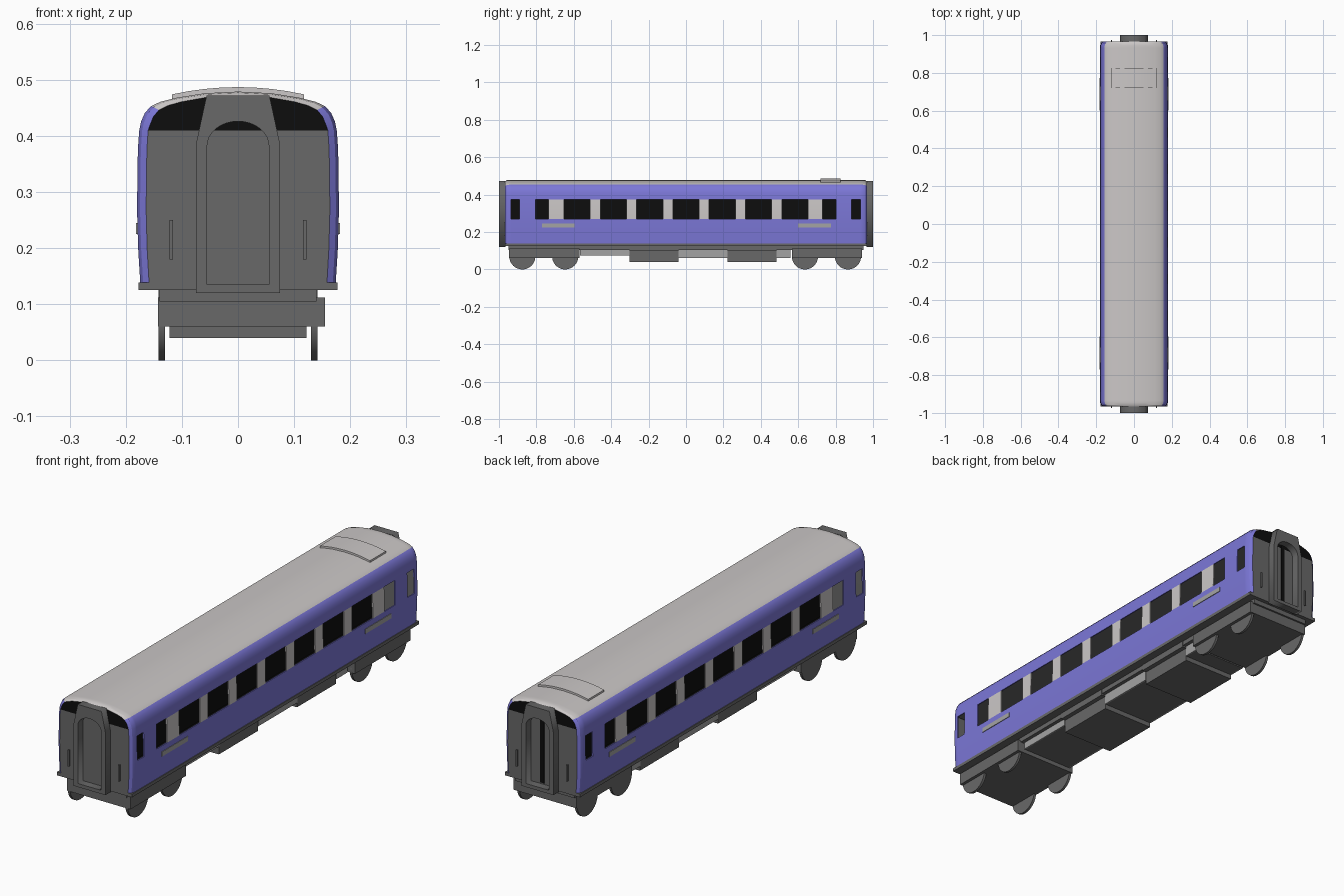
import bpy, bmesh, math

if "Cube" in bpy.data.objects:
    bpy.data.objects.remove(bpy.data.objects["Cube"])


def mat(name, r, g, b):
    m = bpy.data.materials.new(name)
    m.diffuse_color = (r, g, b, 1)
    m.use_nodes = True
    m.node_tree.nodes["Principled BSDF"].inputs["Base Color"].default_value = m.diffuse_color
    return m


BLUE = mat("body blue", 0.20, 0.185, 0.68)
LIGHT = mat("roof light grey", 0.60, 0.575, 0.57)
DARK = mat("dark grey", 0.14, 0.14, 0.14)
BLACK = mat("black", 0.004, 0.004, 0.004)
MID = mat("mid grey", 0.37, 0.37, 0.37)


def finish(bm, name, mats, angle=None, thickness=0):
    bmesh.ops.recalc_face_normals(bm, faces=bm.faces)
    me = bpy.data.meshes.new(name)
    bm.to_mesh(me)
    bm.free()
    for m in mats:
        me.materials.append(m)
    ob = bpy.data.objects.new(name, me)
    bpy.context.collection.objects.link(ob)
    bpy.ops.object.select_all(action='DESELECT')
    bpy.context.view_layer.objects.active = ob
    ob.select_set(True)
    if thickness:
        s = ob.modifiers.new("thickness", 'SOLIDIFY')
        s.thickness, s.offset = thickness, -1
        bpy.ops.object.modifier_apply(modifier=s.name)
    if angle:
        bpy.ops.object.shade_smooth_by_angle(angle=math.radians(angle))
    return ob


def box(name, x, y, z, m):
    bm = bmesh.new()
    bmesh.ops.create_cube(bm, size=1)
    for v in bm.verts:
        v.co = [lo + (c + 0.5) * (hi - lo) for c, (lo, hi) in zip(v.co, (x, y, z))]
    return finish(bm, name, [m])


# Body shell: cross-section swept along y, windows left open
half = [(.174, .135), (.178, .20), (.18, .27), (.1785, .375), (.176, .41), (.173, .425),
        (.166, .441), (.155, .453), (.138, .461), (.11, .468), (.06, .476)]
profile = half + [(0, .479)] + [(-x, z) for x, z in reversed(half)]
windows = [(-.935, -.89), (-.805, -.735), (.73, .802), (.885, .932)]
windows += [(i * .194 - .07, i * .194 + .07) for i in range(-3, 4)]
ends = [(.945, 1, 0), (.959, .97, .002), (.967, .91, .007)]
rings = [(-y, s, d) for y, s, d in reversed(ends)]
rings += [(y, 1, 0) for y in sorted(sum(map(list, windows), []))] + ends

bm = bmesh.new()
grid = [[bm.verts.new((x * s, y, z - (d if z > .42 else 0))) for x, z in profile]
        for y, s, d in rings]
for a, b in zip(grid, grid[1:]):
    mid = (a[0].co.y + b[0].co.y) / 2
    for i in range(len(profile) - 1):
        lo, hi = sorted((profile[i][1], profile[i + 1][1]))
        band = lo == .27
        if band and any(p < mid < q for p, q in windows):
            continue
        f = bm.faces.new((a[i], a[i + 1], b[i + 1], b[i]))
        pillar = band and abs(mid) < .80
        f.material_index = 1 if lo >= .453 or pillar else 0
for ring in (grid[0], grid[-1]):
    low = [v for v, p in zip(ring, profile) if p[1] <= .41]
    top = [v for v, p in zip(ring, profile) if p[1] >= .41]
    bm.faces.new(low).material_index = 2
    bm.faces.new(top).material_index = 3
finish(bm, "body_shell", [BLUE, LIGHT, DARK, BLACK], 25, .005)

# Interior seen through the windows
box("interior_ceiling", (-.168, .168), (-.95, .95), (.383, .39), DARK)
box("interior_partition", (-.02, .02), (-.95, .95), (.14, .385), BLACK)
box("interior_floor", (-.165, .165), (-.95, .95), (.138, .15), BLACK)

# Roof hatch following the roof curve
bm = bmesh.new()
arc = [(x * .118 / 4, .487 - .013 * (x / 4) ** 2) for x in range(-4, 5)]
section = arc + [(x, z - .012) for x, z in reversed(arc)]
loops = [[bm.verts.new((x, y, z)) for x, z in section] for y in (.72, .827)]
n = len(section)
for i in range(n):
    j = (i + 1) % n
    bm.faces.new((loops[0][i], loops[0][j], loops[1][j], loops[1][i]))
for lp in loops:
    bm.faces.new(lp)
finish(bm, "roof_hatch", [LIGHT], 30)


# Gangway: tapered frame with an arched opening
def gangway(name, y):
    cu = bpy.data.curves.new(name, 'CURVE')
    cu.dimensions, cu.fill_mode, cu.extrude = '2D', 'BOTH', .0175
    outer = [(-.075, .12), (.075, .12), (.075, .385), (.056, .472), (-.056, .472), (-.075, .385)]
    inner = [(-.055, .135), (.055, .135)]
    for k in range(17):
        t = math.pi * k / 16
        inner.append((.055 * math.cos(t), .382 + .044 * math.sin(t)))
    for pts in (outer, inner):
        sp = cu.splines.new('POLY')
        sp.points.add(len(pts) - 1)
        for p, (x, z) in zip(sp.points, pts):
            p.co = (x, z, 0, 1)
        sp.use_cyclic_u = True
    cu.materials.append(DARK)
    ob = bpy.data.objects.new(name, cu)
    ob.location = (0, y, 0)
    ob.rotation_euler = (math.pi / 2, 0, 0)
    bpy.context.collection.objects.link(ob)
    bpy.ops.object.select_all(action='DESELECT')
    bpy.context.view_layer.objects.active = ob
    ob.select_set(True)
    bpy.ops.object.convert(target='MESH')


for s, tag in ((-1, "front"), (1, "back")):
    gangway(tag + "_gangway", s * .9825)
    for x in (-.122, .106 + .01):
        box(tag + "_handrail", (x, x + .006), sorted((s * .965, s * .973)), (.18, .25), DARK)
box("back_door_gap", (-.009, .009), (.966, .969), (.14, .42), BLACK)

# Underframe and skirt
box("skirt", (-.177, .177), (-.967, .967), (.125, .139), DARK)
box("underframe", (-.14, .14), (-.95, .95), (.105, .127), DARK)

# Name-free side plates, following the wall
for s in (-1, 1):
    for y in (-.683, .687):
        box("side_plate", sorted((s * .176, s * .1815)), (y - .087, y + .087), (.225, .245), MID)

# Underfloor equipment
for y in (-.303, .223):
    box("equipment_box", (-.122, .122), (y, y + .262), (.04, .115), DARK)
    box("equipment_flange", (-.142, .142), (y, y + .262), (.098, .125), DARK)
for y0, y1, z in ((-.566, -.303, .075), (-.04, .223, .06), (.485, .56, .06)):
    box("equipment_core", (-.119, .119), (y0, y1), (z, .11), DARK)
    for s in (-1, 1):
        box("equipment_cover", sorted((s * .118, s * .124)), (y0, y1), (z, .125), MID)

# Bogies and wheels
for y0, y1 in ((-.946, -.57), (.567, .942)):
    box("bogie_frame", (-.143, .155), (y0, y1), (.06, .112), DARK)
for y in (-.875, -.646, .636, .866):
    for x in (-.136, .136):
        bm = bmesh.new()
        bmesh.ops.create_cone(bm, cap_ends=True, segments=32, radius1=.07, radius2=.07, depth=.011)
        for v in bm.verts:
            v.co = (x + v.co.z, y + v.co.x, .07 + v.co.y)
        finish(bm, "wheel", [DARK], 30)
